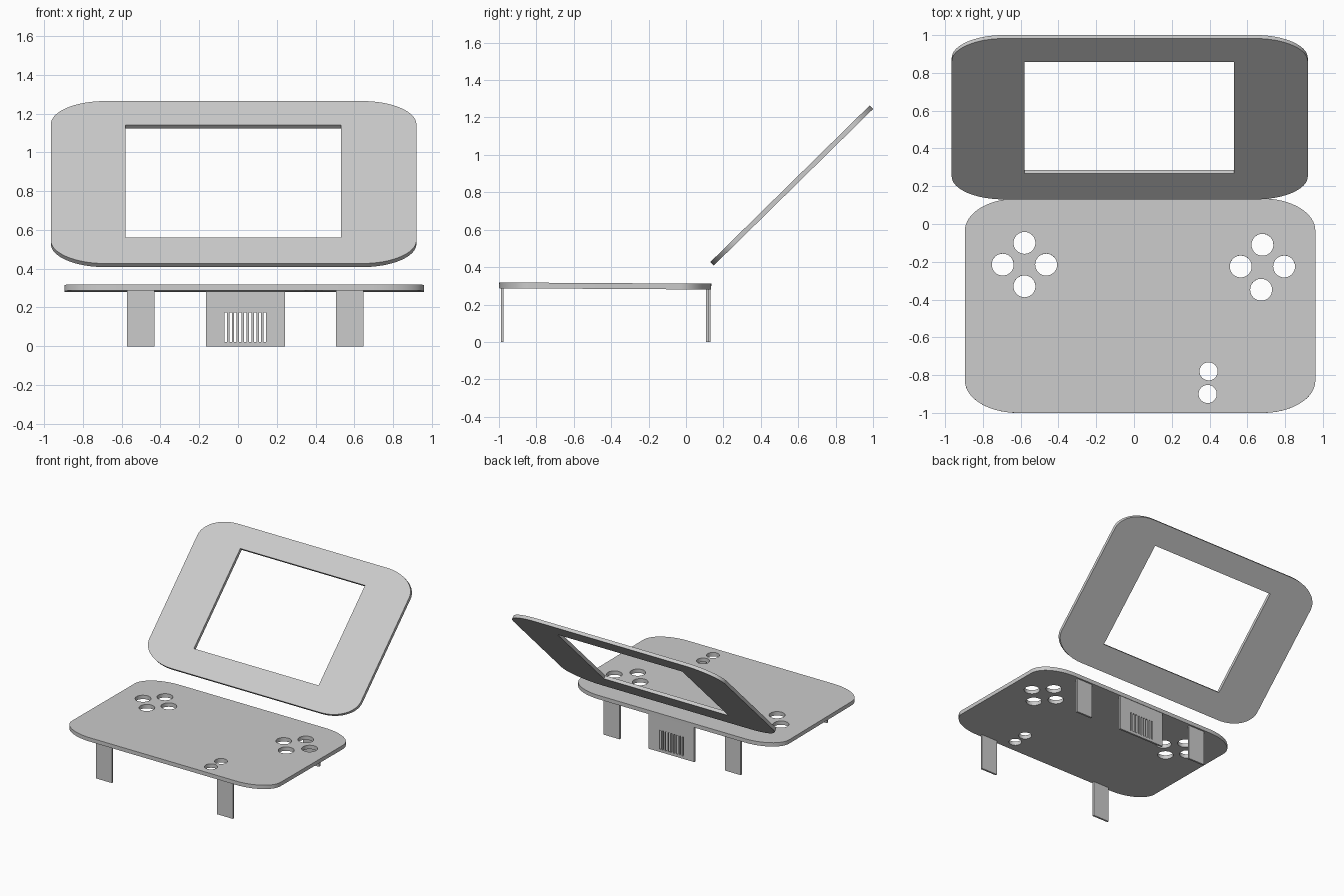
import bpy, bmesh, math

if "Cube" in bpy.data.objects:
    bpy.data.objects.remove(bpy.data.objects["Cube"])

grey = bpy.data.materials.new("plain grey")
grey.diffuse_color = (0.6, 0.6, 0.6, 1)
grey.use_nodes = True
grey.node_tree.nodes["Principled BSDF"].inputs["Base Color"].default_value = grey.diffuse_color


def rect(x0, x1, y0, y1):
    return [(x0, y0), (x1, y0), (x1, y1), (x0, y1)]


def rounded(x0, x1, y0, y1, rx, ry, n=16):
    pts = []
    corners = [(x1 - rx, y1 - ry), (x0 + rx, y1 - ry), (x0 + rx, y0 + ry), (x1 - rx, y0 + ry)]
    for q, (cx, cy) in enumerate(corners):
        for i in range(n + 1):
            a = (q + i / n) * math.pi / 2
            pts.append((cx + rx * math.cos(a), cy + ry * math.sin(a)))
    return pts


def circle(cx, cy, r, n=32):
    return [(cx + r * math.cos(2 * math.pi * i / n), cy + r * math.sin(2 * math.pi * i / n))
            for i in range(n)]


def plate(name, loops, thickness, loc, rot_x):
    """Flat plate: first loop is the outline, the others are openings."""
    cu = bpy.data.curves.new(name + "_profile", 'CURVE')
    cu.dimensions = '2D'
    cu.fill_mode = 'BOTH'
    cu.extrude = thickness / 2
    for pts in loops:
        sp = cu.splines.new('POLY')
        sp.points.add(len(pts) - 1)
        for p, (x, y) in zip(sp.points, pts):
            p.co = (x, y, 0, 1)
        sp.use_cyclic_u = True
    tmp = bpy.data.objects.new(name + "_profile", cu)
    bpy.context.scene.collection.objects.link(tmp)
    dg = bpy.context.evaluated_depsgraph_get()
    me = bpy.data.meshes.new_from_object(tmp.evaluated_get(dg))
    bpy.data.objects.remove(tmp)
    bm = bmesh.new()
    bm.from_mesh(me)
    bmesh.ops.remove_doubles(bm, verts=bm.verts, dist=1e-5)
    bmesh.ops.recalc_face_normals(bm, faces=bm.faces)
    bm.to_mesh(me)
    bm.free()
    me.materials.clear()
    me.materials.append(grey)
    ob = bpy.data.objects.new(name, me)
    ob.location = loc
    ob.rotation_euler.x = rot_x
    bpy.context.scene.collection.objects.link(ob)
    bpy.ops.object.select_all(action='DESELECT')
    ob.select_set(True)
    bpy.context.view_layer.objects.active = ob
    bpy.ops.object.shade_smooth_by_angle(angle=math.radians(30))
    return ob


# Tilted screen frame with a rectangular window
plate("screen_frame",
      [rounded(-0.965, 0.92, 0, 1.195, 0.28, 0.17), rect(-0.58, 0.53, 0.193, 1.02)],
      0.026, (0, 0.139, 0.4175), math.radians(44.5))

# Control deck with two button clusters and a pair of small buttons
holes = [(-0.58, -0.10), (-0.695, -0.215), (-0.465, -0.215), (-0.58, -0.33),
         (0.68, -0.11), (0.565, -0.225), (0.795, -0.225), (0.673, -0.348)]
small = [(0.395, -0.78), (0.39, -0.90)]
plate("control_deck",
      [rounded(-0.895, 0.96, 0, 1.135, 0.28, 0.17)]
      + [circle(x, y + 1, 0.058) for x, y in holes]
      + [circle(x, y + 1, 0.048) for x, y in small],
      0.031, (0, -1, 0.3025), -0.006)

# Four flat legs
for side, x0, x1 in (("left", -0.572, -0.43), ("right", 0.505, 0.647)):
    for end, y in (("front", -0.982), ("back", 0.114)):
        plate(f"{end}_{side}_leg", [rect(x0, x1, 0, 0.287)], 0.015, (0, y, 0), math.pi / 2)

# Rear panel with vent slits
slits = [rect(x, x + 0.0125, 0.022, 0.175) for x in (-0.07 + 0.0253 * i for i in range(9))]
plate("rear_vent_panel", [rect(-0.165, 0.242, 0, 0.287)] + slits, 0.015,
      (0, 0.124, 0), math.pi / 2)
